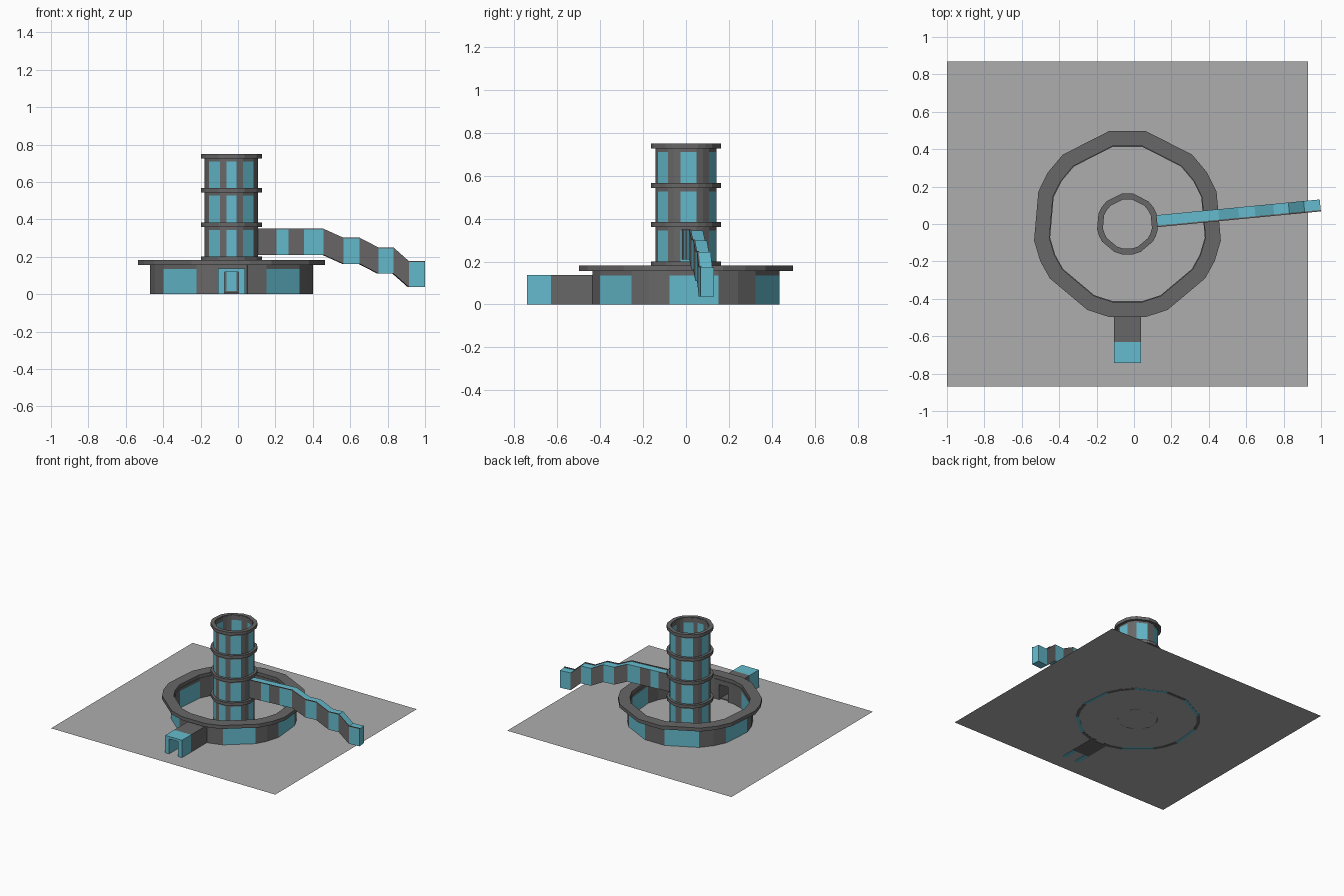
import bpy, bmesh, math
from mathutils import Matrix, Vector

if "Cube" in bpy.data.objects:
    bpy.data.objects.remove(bpy.data.objects["Cube"])

CX = -0.035  # tower axis


def material(name, rgb):
    m = bpy.data.materials.new(name)
    m.diffuse_color = (*rgb, 1)
    m.use_nodes = True
    m.node_tree.nodes["Principled BSDF"].inputs["Base Color"].default_value = m.diffuse_color
    return m


GREY = material("dark_grey", (0.14, 0.135, 0.137))
CYAN = material("window_cyan", (0.13, 0.50, 0.62))
STONE = material("ground_grey", (0.42, 0.42, 0.42))


def finish(name, bm, mats=(GREY, CYAN), normals=True):
    if normals:
        bmesh.ops.recalc_face_normals(bm, faces=bm.faces)
    me = bpy.data.meshes.new(name)
    bm.to_mesh(me)
    bm.free()
    for m in mats:
        me.materials.append(m)
    ob = bpy.data.objects.new(name, me)
    bpy.context.collection.objects.link(ob)
    return ob


# Shared uneven polygon: wide window sides with narrow sides between
RIGHT = [-79, -65, -35, -23, -10, 20, 33, 47, 79]
ANGLES = RIGHT + [180 - a for a in reversed(RIGHT)]
WINDOWS = {1, 4, 7, 9, 12, 15}
FRONT = len(ANGLES) - 1
WINDOWS = {i for i in range(len(ANGLES))
           if any(abs(((ANGLES[i] + ANGLES[(i + 1) % 18]) / 2) - c) < 3
                  for c in (-50, 5, 63, 117, 175, 230))}


def ring(name, r_out, r_in, levels, windows=(), bands=(), skip=None):
    """Hollow polygon wall; chosen sides are cyan in chosen height bands."""
    bm = bmesh.new()
    n = len(ANGLES)

    def loop(r, z):
        return [bm.verts.new((CX + r * math.cos(math.radians(a)),
                              r * math.sin(math.radians(a)), z)) for a in ANGLES]
    outer = [loop(r_out, z) for z in levels]
    inner = [loop(r_in, z) for z in levels]
    for i in range(n):
        j = (i + 1) % n
        if i == skip:
            continue
        for k in range(len(levels) - 1):
            mat = int(i in windows and k in bands)
            for w in (outer, inner):
                f = bm.faces.new((w[k][i], w[k][j], w[k + 1][j], w[k + 1][i]))
                f.material_index = mat
        for k in (0, -1):
            f = bm.faces.new((outer[k][i], outer[k][j], inner[k][j], inner[k][i]))
            f.material_index = int(k == 0 and i in windows and 0 in bands)
    if skip is not None:  # close the cut ends
        for i in (skip, (skip + 1) % n):
            for k in range(len(levels) - 1):
                bm.faces.new((outer[k][i], inner[k][i], inner[k + 1][i], outer[k + 1][i]))
    return finish(name, bm)


def box(bm, x0, x1, y0, y1, z0, z1):
    c = Vector(((x0 + x1) / 2, (y0 + y1) / 2, (z0 + z1) / 2))
    s = Matrix.Diagonal((x1 - x0, y1 - y0, z1 - z0, 1))
    bmesh.ops.create_cube(bm, size=1, matrix=Matrix.Translation(c) @ s)


def archway(name, half, height, y0, y1, mat, floor=False):
    """Doorway-shaped passage along y."""
    door, top = 0.038, 0.118
    pts = [(-half, 0), (-half, height), (half, height), (half, 0),
           (door, 0), (door, top), (-door, top), (-door, 0)]
    bm = bmesh.new()
    f = bm.faces.new([bm.verts.new((CX + x, y0, z)) for x, z in pts])
    ext = bmesh.ops.extrude_face_region(bm, geom=[f])["geom"]
    bmesh.ops.translate(bm, vec=(0, y1 - y0, 0),
                        verts=[v for v in ext if isinstance(v, bmesh.types.BMVert)])
    if f.is_valid and len(bm.faces) == 9:
        bm.faces.new(list(f.verts))
    if floor:
        box(bm, CX - door, CX + door, y0, y1, 0, 0.008)
    return finish(name, bm, (mat,))


# Ground sheet
bm = bmesh.new()
bm.faces.new([bm.verts.new(p) for p in ((-1, -.87, .002), (.93, -.87, .002),
                                        (.93, .87, .002), (-1, .87, .002))])
finish("ground_sheet", bm, (STONE,), False)

# Outer ring building with its flat roof
ring("outer_wall", 0.443, 0.42, [0, 0.135, 0.157], WINDOWS, {0}, FRONT)
ring("outer_roof", 0.507, 0.424, [0.155, 0.182])

# Entrance: doorway in the wall, passage and glazed porch
archway("entrance_wall", 0.084, 0.156, -0.435, -0.412, GREY)
archway("entrance_passage", 0.0725, 0.137, -0.63, -0.43, GREY, True)
archway("entrance_porch", 0.0725, 0.137, -0.742, -0.63, CYAN)

# Central tower, four storeys
PITCH, BASE = 0.183, 0.018
levels = [0.002]
for k in range(4):
    levels += [BASE + PITCH * k, BASE + PITCH * k + 0.143]
levels.append(0.745)
ring("tower_wall", 0.145, 0.133, levels, WINDOWS | {FRONT}, {1, 3, 5, 7})
for k in range(1, 5):
    z = BASE + PITCH * k
    ring(f"tower_ledge_{k}", 0.165, 0.135, [z - 0.024, z])

# Stepped covered bridge: (x, top z, bottom z, glazed up to next station)
STATIONS = [(0.095, .345, .21, 0), (.203, .345, .21, 1), (.267, .345, .21, 0),
            (.35, .345, .21, 1), (.453, .345, .21, 0), (.56, .297, .162, 1),
            (.647, .297, .162, 0), (.747, .245, .11, 1), (.828, .245, .11, 0),
            (.91, .172, .038, 1), (.996, .172, .038, 1)]
HALF, TURN = 0.032, math.radians(5.5)


def bridge_strip(name, y0, y1, section, glazed):
    bm = bmesh.new()
    loops = []
    for x, top, bottom, _ in STATIONS:
        s = (x - CX) / math.cos(TURN)
        lo, hi = section(top, bottom)
        loops.append([bm.verts.new((s, y, z))
                      for y, z in ((y0, lo), (y1, lo), (y1, hi), (y0, hi))])
    for a, b, st in zip(loops, loops[1:], STATIONS):
        for i in range(4):
            j = (i + 1) % 4
            f = bm.faces.new((a[i], a[j], b[j], b[i]))
            f.material_index = int(glazed and (st[3] or i == 2))  # roof all cyan
    bm.faces.new(loops[0])
    bm.faces.new(loops[-1]).material_index = int(glazed)
    bmesh.ops.transform(bm, verts=bm.verts, matrix=Matrix.Translation((CX, 0, 0))
                        @ Matrix.Rotation(TURN, 4, 'Z'))
    finish(name, bm)


bridge_strip("covered_bridge", -HALF, HALF, lambda t, b: (b, t), True)
bridge_strip("bridge_rail", -HALF, -HALF + 0.008, lambda t, b: (t, t + 0.005), False)
